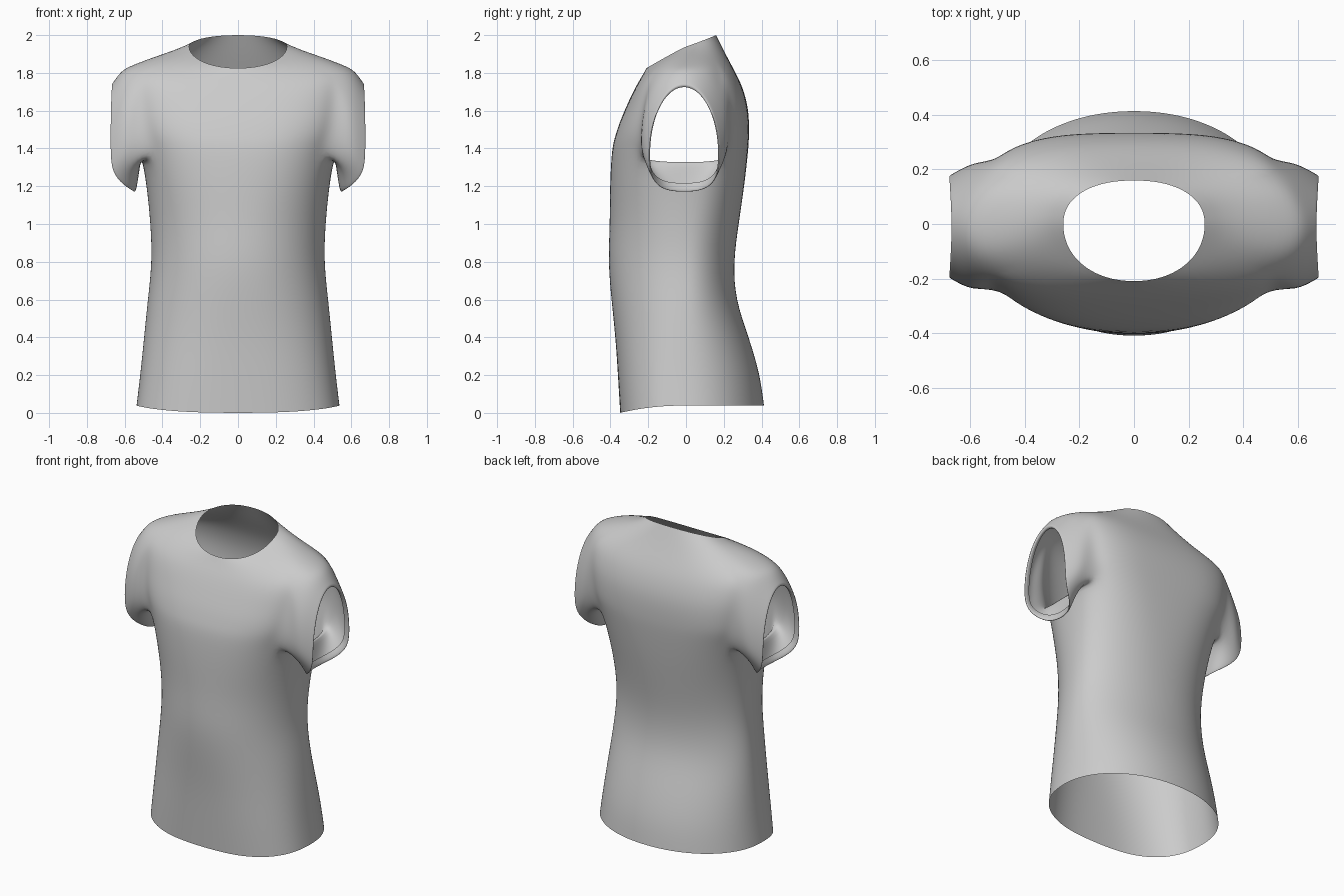
import bpy
import bmesh
from math import sin, cos, pi

cube = bpy.data.objects.get("Cube")
if cube:
    bpy.data.objects.remove(cube)

# Cloth colour
cloth = bpy.data.materials.new("grey cloth")
cloth.use_nodes = True
colour = (0.6, 0.6, 0.6, 1)
cloth.diffuse_color = colour
cloth.node_tree.nodes["Principled BSDF"].inputs["Base Color"].default_value = colour

COLUMNS = 32
HALF_GAP = 3          # armhole columns on each side of the side seam
ARMPIT, SHOULDER = 7, 12

# Body rings: height at side, front, back; half width;
# front depth, back depth; front roundness, back roundness
RINGS = [
    (.04, 0, .04, .54, .35, .415, .77, .96),
    (.2, .2, .2, .52, .362, .395, .8, .96),
    (.4, .4, .4, .5, .375, .335, .86, .97),
    (.6, .6, .6, .48, .397, .262, .93, .98),
    (.8, .8, .8, .457, .415, .252, .97, .97),
    (1, 1, 1, .465, .405, .28, .95, .92),
    (1.2, 1.2, 1.2, .485, .405, .31, .86, .8),
    (1.37, 1.4, 1.4, .513, .395, .332, .76, .66),
    (1.46, 1.47, 1.47, .55, .375, .335, .72, .62),
    (1.55, 1.54, 1.55, .57, .352, .335, .7, .62),
    (1.66, 1.61, 1.63, .585, .322, .327, .7, .62),
    (1.76, 1.67, 1.71, .59, .295, .305, .7, .64),
    (1.84, 1.73, 1.78, .57, .265, .275, .72, .68),
    (1.895, 1.78, 1.88, .42, .235, .22, .85, .82),
    (1.94, 1.825, 2, .26, .21, .16, .95, .9),
]


def power(value, exponent):
    return (1 if value >= 0 else -1) * abs(value) ** exponent


def body_ring(bm, ring):
    side, front, back, width, d_front, d_back, r_front, r_back = ring
    verts = []
    for i in range(COLUMNS):
        c, s = cos(2 * pi * i / COLUMNS), sin(2 * pi * i / COLUMNS)
        end, depth, roundness = (back, d_back, r_back) if s > 0 else (front, d_front, r_front)
        # The neckline slopes straight; lower rings dip softly
        z = side + (end - side) * abs(s) ** (1 if r_front > .9 and side > 1 else 1.6)
        verts.append(bm.verts.new((width * power(c, roundness), depth * power(s, roundness), z)))
    return verts


def armhole(rows, side):
    """Armhole edge, starting under the arm and running up the back."""
    def at(row, col):
        return rows[row][col % COLUMNS if side > 0 else (COLUMNS // 2 - col) % COLUMNS]
    g = HALF_GAP
    loop = [at(ARMPIT, c) for c in range(g)]
    loop += [at(r, g) for r in range(ARMPIT, SHOULDER)]
    loop += [at(SHOULDER, c) for c in range(g, -g, -1)]
    loop += [at(r, -g) for r in range(SHOULDER, ARMPIT, -1)]
    return loop + [at(ARMPIT, c) for c in range(-g, 0)]


def sleeve_ring(bm, side, count, x_low, x_mid, x_top, depth, low, mid, top):
    """Egg-shaped ring: squarish below, tall and rounded above."""
    verts = []
    for k in range(count):
        s, c = sin(2 * pi * k / count), -cos(2 * pi * k / count)
        under = c < 0
        y = -.01 + depth * power(s, .7 if under else 1)
        rise = power(c, .7) if under else c
        z = mid + rise * (mid - low if under else top - mid)
        x = x_mid + abs(rise) ** 3 * ((x_low if under else x_top) - x_mid)
        verts.append(bm.verts.new((side * x, y, z)))
    return verts


def join_loops(bm, a, b):
    for k in range(len(a)):
        n = (k + 1) % len(a)
        bm.faces.new((a[k], a[n], b[n], b[k]))


bm = bmesh.new()
rows = [body_ring(bm, ring) for ring in RINGS]

# Body, leaving the armholes open
for r in range(len(rows) - 1):
    for i in range(COLUMNS):
        from_seam = (i + HALF_GAP) % (COLUMNS // 2)
        if ARMPIT <= r < SHOULDER and from_seam < 2 * HALF_GAP:
            continue
        n = (i + 1) % COLUMNS
        bm.faces.new((rows[r][i], rows[r][n], rows[r + 1][n], rows[r + 1][i]))

# Sleeves hanging from the armpit, with a narrow turned-in cuff
for side in (1, -1):
    loop = armhole(rows, side)
    n = len(loop)
    for shape in [
        (.522, .59, .62, .238, 1.27, 1.45, 1.815),
        (.535, .665, .66, .195, 1.175, 1.38, 1.755),
        (.545, .678, .67, .188, 1.165, 1.37, 1.742),
        (.55, .67, .66, .18, 1.18, 1.37, 1.725),
        (.54, .64, .645, .187, 1.215, 1.38, 1.735),
    ]:
        ring = sleeve_ring(bm, side, n, *shape)
        join_loops(bm, loop, ring)
        loop = ring

bmesh.ops.recalc_face_normals(bm, faces=bm.faces)
mesh = bpy.data.meshes.new("shirt")
bm.to_mesh(mesh)
bm.free()
mesh.materials.append(cloth)
mesh.shade_smooth()
shirt = bpy.data.objects.new("shirt", mesh)
bpy.context.collection.objects.link(shirt)

# Soft cloth surface
soften = shirt.modifiers.new("soften", "SUBSURF")
soften.levels = soften.render_levels = 2
